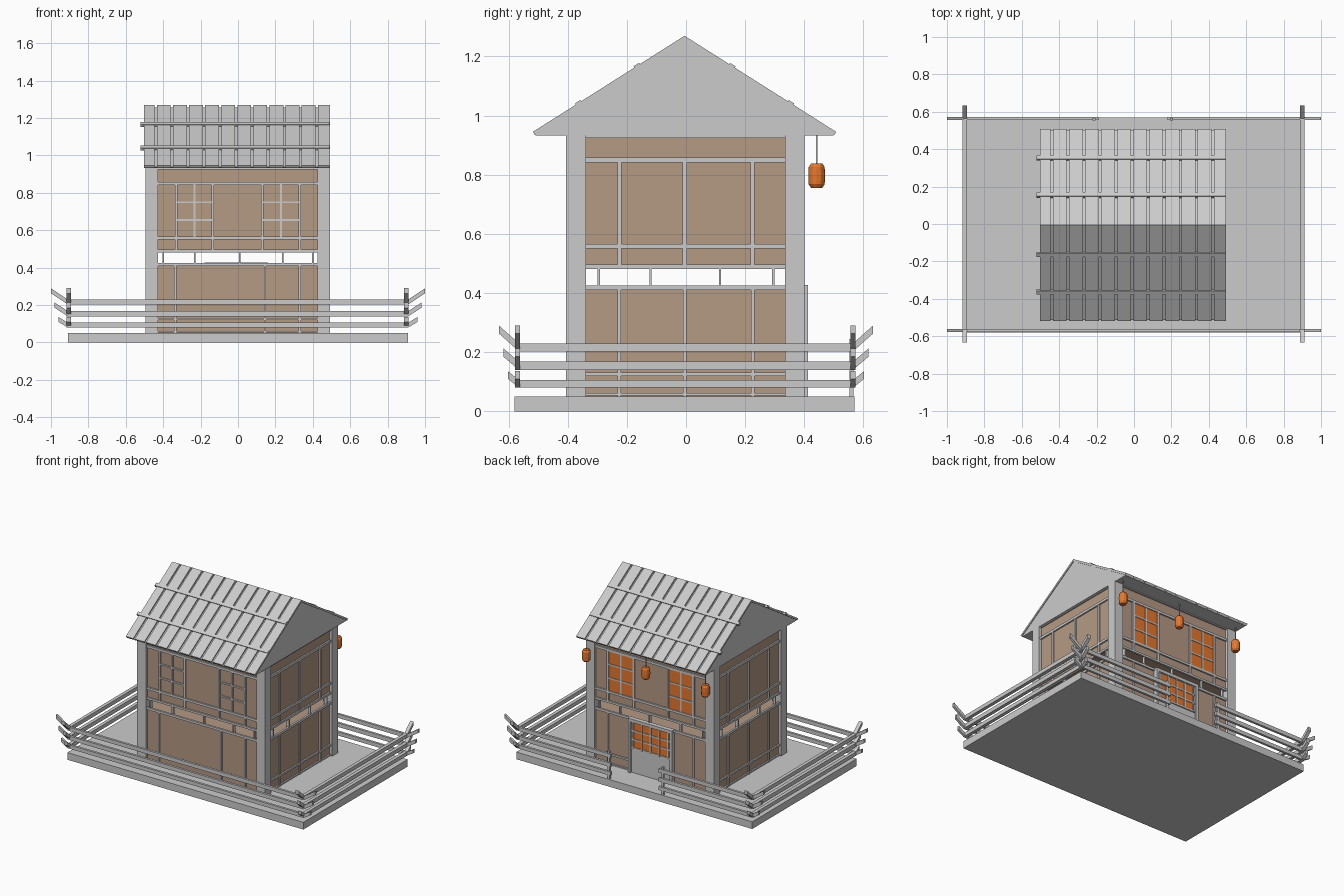
import bpy, bmesh, math
from mathutils import Vector

if "Cube" in bpy.data.objects:
    bpy.data.objects.remove(bpy.data.objects["Cube"])


def material(name, rgb):
    m = bpy.data.materials.new(name)
    m.diffuse_color = (*rgb, 1)
    m.use_nodes = True
    m.node_tree.nodes["Principled BSDF"].inputs["Base Color"].default_value = m.diffuse_color
    return m


GREY = material("pale_grey", (0.6, 0.6, 0.6))
BROWN = material("clay_brown", (0.46, 0.32, 0.23))
ORANGE = material("lantern_orange", (0.82, 0.19, 0.027))


class Part:
    """Collects simple solids into one named object."""

    def __init__(self, name, mat):
        self.name, self.mat, self.bm = name, mat, bmesh.new()

    def prism(self, pts, direction):
        vs = [self.bm.verts.new(p) for p in pts]
        f = self.bm.faces.new(vs)
        r = bmesh.ops.extrude_face_region(self.bm, geom=[f])
        top = [g for g in r["geom"] if isinstance(g, bmesh.types.BMVert)]
        bmesh.ops.translate(self.bm, verts=top, vec=Vector(direction))

    def box(self, x0, x1, y0, y1, z0, z1):
        self.prism([(x0, y0, z0), (x1, y0, z0), (x1, y1, z0), (x0, y1, z0)], (0, 0, z1 - z0))

    def done(self):
        bmesh.ops.recalc_face_normals(self.bm, faces=self.bm.faces[:])
        me = bpy.data.meshes.new(self.name)
        self.bm.to_mesh(me)
        self.bm.free()
        me.materials.append(self.mat)
        ob = bpy.data.objects.new(self.name, me)
        bpy.context.collection.objects.link(ob)


# Base slab
p = Part("base_slab", GREY)
p.box(-0.91, 0.91, -0.58, 0.57, 0, 0.05)
p.done()

# Corner posts
p = Part("corner_posts", GREY)
for x in (-0.495, 0.425):
    for y in (-0.405, 0.335):
        p.box(x, x + 0.067, y, y + 0.066, 0.05, 0.935)
p.done()

# Two storeys with an open band between them
WX0, WX1, WY0, WY1 = -0.478, 0.473, -0.388, 0.384
for name, z0, z1 in (("lower_storey", 0.05, 0.415), ("upper_storey", 0.49, 0.932)):
    p = Part(name, BROWN)
    p.box(WX0, WX1, WY0, WY1, z0, z1)
    p.done()

# Wall trims: u runs along the wall, t is how far it stands out
T = 0.01


def on_wall(part, side, u0, u1, z0, z1, t0=-0.004, t=T):
    if side == "front":
        part.box(u0, u1, WY0 - t, WY0 - t0, z0, z1)
    elif side == "back":
        part.box(u0, u1, WY1 + t0, WY1 + t, z0, z1)
    elif side == "right":
        part.box(WX1 + t0, WX1 + t, u0, u1, z0, z1)
    else:
        part.box(WX0 - t, WX0 - t0, u0, u1, z0, z1)


LONG_LOW = (-0.335, 0.145, 0.33)
LONG_UP = (-0.33, -0.135, 0.13, 0.33)
SHORT = (-0.225, -0.004, 0.225)
for side in ("front", "back", "left", "right"):
    p = Part(side + "_wall_trim", GREY)
    is_long = side in ("front", "back")
    a, b = (-0.43, 0.427) if is_long else (-0.342, 0.337)
    for z, h in ((0.058, 0.008), (0.125, 0.012), (0.418, 0.016), (0.489, 0.014),
                 (0.558, 0.016), (0.85, 0.017), (0.93, 0.01)):
        if side == "back" and z < 0.2:
            on_wall(p, side, a, -0.18, z - h / 2, z + h / 2)
            on_wall(p, side, 0.16, b, z - h / 2, z + h / 2)
        else:
            on_wall(p, side, a, b, z - h / 2, z + h / 2)
    low = LONG_LOW if is_long else SHORT
    if side == "back":
        low = (-0.33, 0.33)
    for u in low:
        on_wall(p, side, u - 0.006, u + 0.006, 0.05, 0.415, t=T - 0.001)
    for u in (LONG_UP if is_long else SHORT):
        on_wall(p, side, u - 0.007, u + 0.007, 0.49, 0.85, t=T - 0.001)
    # struts across the open band
    for u in ((-0.4, -0.23, 0.01, 0.24, 0.4) if is_long else (-0.295, -0.12, 0.115, 0.295)):
        on_wall(p, side, u - 0.004, u + 0.004, 0.41, 0.49, t0=-0.012, t=T - 0.002)
    # window bars
    if is_long:
        for u0, u1 in ((-0.33, -0.135), (0.13, 0.33)):
            m = (u0 + u1) / 2
            on_wall(p, side, m - 0.006, m + 0.006, 0.558, 0.85, t=T - 0.002)
            for z in (0.655, 0.75):
                on_wall(p, side, u0, u1, z - 0.005, z + 0.005, t=T - 0.002)
    p.done()

# Glowing panes of the back windows
p = Part("back_window_panes", ORANGE)
for u0, u1 in ((-0.33, -0.135), (0.13, 0.33)):
    on_wall(p, "back", u0, u1, 0.56, 0.85, t=0.004)
p.done()

# Door with a glazed upper half
p = Part("door_panel", GREY)
p.box(-0.17, 0.15, 0.37, 0.4, 0.05, 0.42)
p.done()
p = Part("door_panes", ORANGE)
p.box(-0.145, 0.125, 0.398, 0.403, 0.225, 0.4)
p.done()
p = Part("door_frame", GREY)
for x in (-0.18, 0.142):
    p.box(x, x + 0.018, 0.38, 0.413, 0.05, 0.427)
p.box(-0.18, 0.16, 0.38, 0.412, 0.405, 0.427)
for i in range(5):
    x = -0.145 + i * 0.27 / 4
    p.box(x - 0.005, x + 0.005, 0.39, 0.408, 0.22, 0.405)
for i in range(3):
    z = 0.225 + i * 0.06
    p.box(-0.165, 0.145, 0.39, 0.407, z - 0.005, z + 0.005)
p.done()

# Roof core
RY, RZ = -0.005, 1.27
p = Part("roof_core", GREY)
p.prism([(-0.497, y, z) for y, z in
         ((-0.508, 0.932), (0.498, 0.932), (0.502, 0.938), (RY, RZ - 0.014), (-0.514, 0.938))],
        (0.985, 0, 0))
p.done()

# Roof planks and battens, mirrored on both slopes
ANG = math.atan2(0.325, 0.513)


def slope(s, d, h, x):
    return (x, RY + s * (d * math.cos(ANG) + h * math.sin(ANG)),
            RZ - d * math.sin(ANG) + h * math.cos(ANG))


def slope_box(part, s, x0, x1, d0, d1, h0, h1):
    part.prism([slope(s, d, h, x0) for d, h in ((d0, h0), (d1, h0), (d1, h1), (d0, h1))],
               (x1 - x0, 0, 0))


for s, name in ((-1, "front"), (1, "back")):
    p = Part(name + "_roof_planks", GREY)
    x = -0.503
    for i in range(12):
        w = 0.057 if i == 0 else 0.0735
        if i == 11:
            w = 0.493 - x
        slope_box(p, s, x, x + w, 0.0, 0.607, -0.013, 0)
        x += w + 0.0125
    p.done()
    p = Part(name + "_roof_battens", GREY)
    for d in (0.19, 0.425):
        slope_box(p, s, -0.52, 0.49, d - 0.011, d + 0.011, -0.012, 0.005)
    p.done()

# Fence rails with upturned ends: (z low, z high, overhang, tip rise)
RAILS = ((0.08, 0.106, 0.05, 0.03), (0.14, 0.168, 0.07, 0.045), (0.203, 0.23, 0.09, 0.06))


def rail(part, axis, a, b, c, half, z0, z1, out, rise, tip_a=True, tip_b=True):
    pts = [(a, z0)]
    pts += [(b, z0)]
    if tip_b:
        pts += [(b + out, z0 + rise), (b + out, z1 + rise)]
    pts += [(b, z1), (a, z1)]
    if tip_a:
        pts += [(a - out, z1 + rise), (a - out, z0 + rise)]
    if axis == "x":
        part.prism([(u, c - half, z) for u, z in pts], (0, 2 * half, 0))
    else:
        part.prism([(c - half, u, z) for u, z in pts], (2 * half, 0, 0))


fences = {n: Part(n + "_fence", GREY) for n in ("front", "back", "left", "right")}
for z0, z1, out, rise in RAILS:
    rail(fences["front"], "x", -0.91, 0.91, -0.57, 0.008, z0, z1, out, rise)
    rail(fences["back"], "x", -0.91, -0.19, 0.565, 0.008, z0, z1, out, rise, tip_b=False)
    rail(fences["back"], "x", 0.18, 0.91, 0.565, 0.008, z0, z1, out, rise, tip_a=False)
    for n, x in (("left", -0.905), ("right", 0.9)):
        rail(fences[n], "y", -0.565, 0.565, x, 0.012, z0, z1, out * 0.75, rise)
# gate posts beside the opening
for x in (-0.215, 0.2):
    fences["back"].box(x - 0.008, x + 0.008, 0.553, 0.567, 0.05, 0.245)
for f in fences.values():
    f.done()

# Hanging lanterns under the back eave
LY = 0.442
PROFILE = ((0.019, 0.756), (0.027, 0.768), (0.028, 0.797), (0.027, 0.826), (0.019, 0.838))
for n, x in (("left", -0.46), ("middle", 0.0), ("right", 0.46)):
    p = Part(n + "_lantern", ORANGE)
    rings = [[p.bm.verts.new((x + r * math.cos(k * math.tau / 12), LY + r * math.sin(k * math.tau / 12), z))
              for k in range(12)] for r, z in PROFILE]
    for lo, hi in zip(rings, rings[1:]):
        for k in range(12):
            p.bm.faces.new((lo[k], lo[(k + 1) % 12], hi[(k + 1) % 12], hi[k]))
    p.bm.faces.new(rings[0])
    p.bm.faces.new(rings[-1])
    p.done()
    p = Part(n + "_lantern_cord", GREY)
    p.box(x - 0.002, x + 0.002, LY - 0.002, LY + 0.002, 0.835, 0.935)
    p.done()
